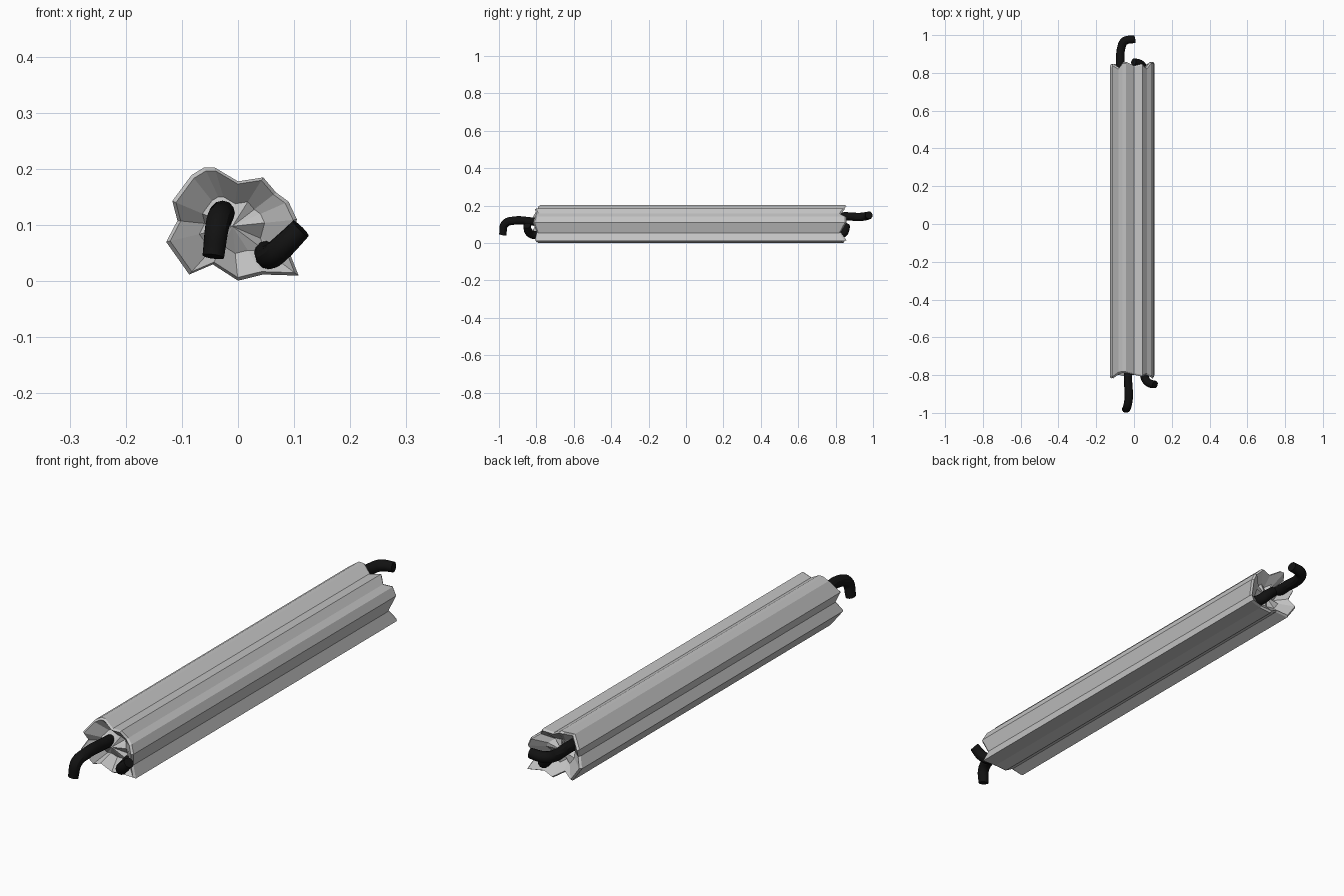
import bpy
import bmesh
from mathutils import Vector

default_cube = bpy.data.objects.get("Cube")
if default_cube:
    bpy.data.objects.remove(default_cube, do_unlink=True)


def make_material(name, colour, roughness):
    material = bpy.data.materials.new(name)
    material.use_nodes = True
    material.diffuse_color = colour
    shader = material.node_tree.nodes["Principled BSDF"]
    shader.inputs["Base Color"].default_value = colour
    shader.inputs["Roughness"].default_value = roughness
    return material


wrap_grey = make_material("wrap grey", (0.55, 0.55, 0.55, 1), 0.7)
cable_black = make_material("cable black", (0.006, 0.006, 0.006, 1), 0.6)

# Crumpled cross-section: x, z, then the front and back y of the ragged rim
outline = [
    (-.06, .203, -.78, .85), (-.042, .203, -.78, .85), (0, .178, -.79, .83),
    (.045, .185, -.80, .84), (.068, .158, -.79, .82), (.09, .142, -.80, .85),
    (.105, .11, -.81, .85), (.09, .055, -.79, .82), (.108, .01, -.80, .85),
    (.045, .012, -.80, .83), (0, .001, -.79, .84), (-.045, .03, -.80, .82),
    (-.087, .012, -.79, .84), (-.128, .07, -.81, .84), (-.108, .108, -.79, .82),
    (-.117, .143, -.81, .84), (-.083, .189, -.785, .82),
]
centre = Vector((-.01, 0, .098))


def end_rings(bm, side):
    """Outer rim, thin lip and sunken inner ring of one end."""
    rings = []
    for scale, depth in ((1, 0), (.94, -.008), (.5, .035)):
        ring = []
        for point in outline:
            x, z = point[0], point[1]
            y = point[2] if side < 0 else point[3]
            flat = centre + (Vector((x, 0, z)) - centre) * scale
            ring.append(bm.verts.new((flat.x, y - side * depth, flat.z)))
        rings.append(ring)
    return rings


def bridge(bm, first, second):
    count = len(first)
    for i in range(count):
        j = (i + 1) % count
        bm.faces.new((first[i], first[j], second[j], second[i]))


# Wrapped body with folded ends
bm = bmesh.new()
front = end_rings(bm, -1)
back = end_rings(bm, 1)
bridge(bm, front[0], back[0])
for rings, middle in ((front, -.785), (back, .80)):
    bridge(bm, rings[0], rings[1])
    bridge(bm, rings[1], rings[2])
    hub = bm.verts.new((centre.x, middle, centre.z))
    inner = rings[2]
    for i, vert in enumerate(inner):
        bm.faces.new((vert, inner[(i + 1) % len(inner)], hub))
bmesh.ops.recalc_face_normals(bm, faces=bm.faces)
mesh = bpy.data.meshes.new("wrapped_body")
bm.to_mesh(mesh)
bm.free()
body = bpy.data.objects.new("wrapped_body", mesh)
body.data.materials.append(wrap_grey)
bpy.context.collection.objects.link(body)


def make_cable(name, path, radius=.022):
    """Round cable along a smooth path, with rounded ends."""
    curve = bpy.data.curves.new(name, "CURVE")
    curve.dimensions = "3D"
    curve.bevel_depth = radius
    curve.bevel_resolution = 4
    curve.resolution_u = 6
    curve.use_fill_caps = True
    spline = curve.splines.new("BEZIER")
    spline.bezier_points.add(len(path) - 1)
    last = len(path) - 1
    for i, (knot, position) in enumerate(zip(spline.bezier_points, path)):
        knot.co = position
        knot.handle_left_type = knot.handle_right_type = "AUTO"
        knot.radius = .9 if i == last else 1
    cable = bpy.data.objects.new(name, curve)
    bpy.context.collection.objects.link(cable)
    bpy.ops.object.select_all(action="DESELECT")
    cable.select_set(True)
    bpy.context.view_layer.objects.active = cable
    bpy.ops.object.convert(target="MESH")
    cable = bpy.context.view_layer.objects.active
    cable.data.materials.clear()
    cable.data.materials.append(cable_black)
    bpy.ops.object.shade_smooth_by_angle()


# Cables emerging from both ends
make_cable("front_long_cable", [
    (-.03, -.74, .11), (-.032, -.82, .115), (-.028, -.92, .12),
    (-.036, -.968, .103), (-.044, -.98, .044)])
make_cable("front_short_cable", [
    (.05, -.76, .05), (.06, -.82, .045), (.08, -.842, .062),
    (.112, -.85, .094)])
make_cable("back_long_cable", [
    (-.07, .78, .14), (-.072, .86, .143), (-.068, .93, .14),
    (-.05, .968, .145), (.005, .978, .15)])
make_cable("back_short_cable", [
    (.045, .79, .055), (.042, .838, .05), (.025, .85, .068),
    (-.002, .858, .092)])
